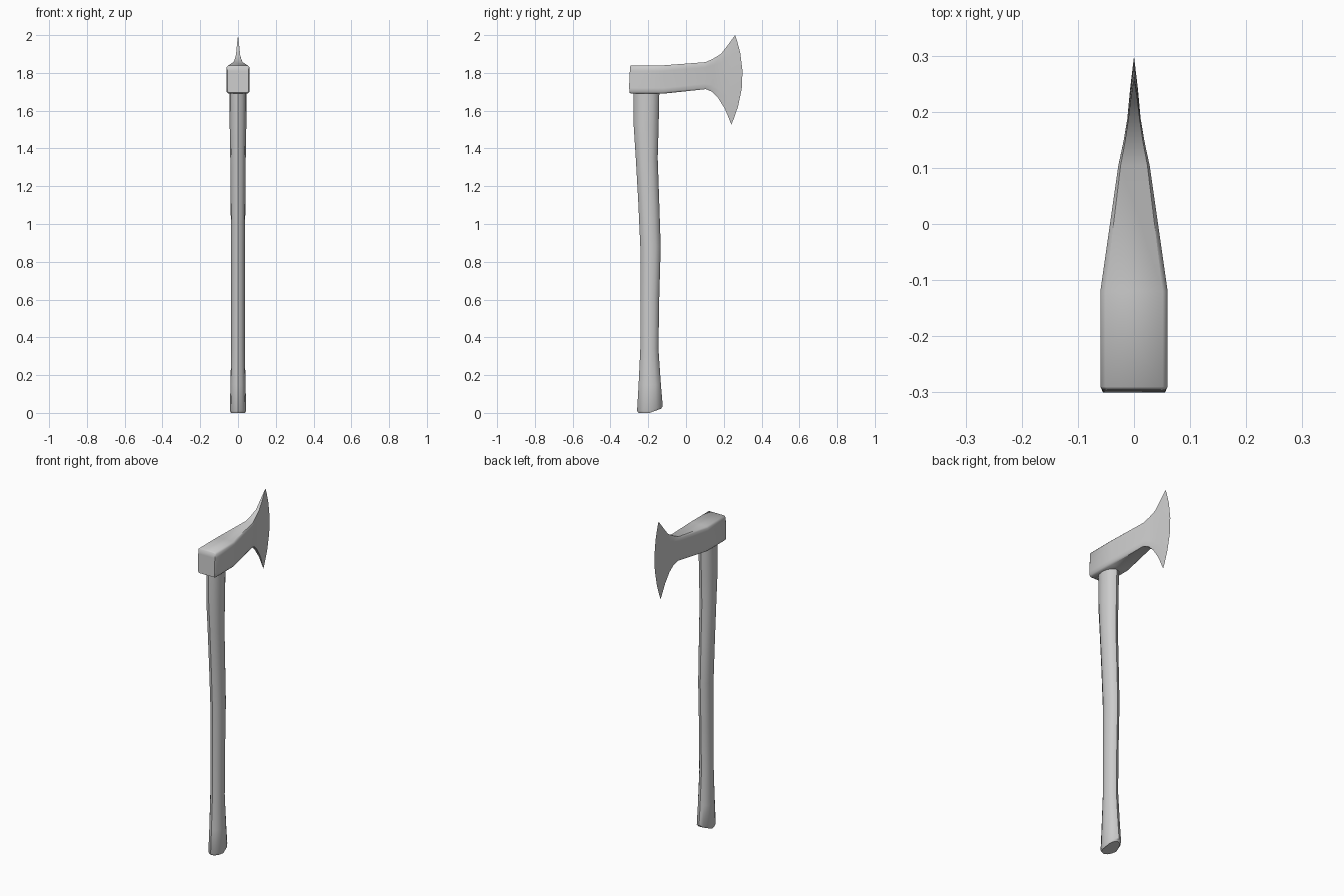
import bpy, bmesh, math

if "Cube" in bpy.data.objects:
    bpy.data.objects.remove(bpy.data.objects["Cube"])


def loft(name, rings, angle):
    """Skin closed rings of equal point count, capping both ends."""
    bm = bmesh.new()
    vs = [[bm.verts.new(p) for p in ring] for ring in rings]
    n = len(vs[0])
    for a, b in zip(vs, vs[1:]):
        for i in range(n):
            j = (i + 1) % n
            bm.faces.new((a[i], a[j], b[j], b[i]))
    bm.faces.new(vs[0])
    bm.faces.new(vs[-1])
    bmesh.ops.remove_doubles(bm, verts=bm.verts[:], dist=1e-5)
    bmesh.ops.dissolve_degenerate(bm, edges=bm.edges[:], dist=1e-5)
    bmesh.ops.recalc_face_normals(bm, faces=bm.faces[:])
    mesh = bpy.data.meshes.new(name)
    bm.to_mesh(mesh)
    bm.free()
    ob = bpy.data.objects.new(name, mesh)
    bpy.context.collection.objects.link(ob)
    bpy.ops.object.select_all(action='DESELECT')
    ob.select_set(True)
    bpy.context.view_layer.objects.active = ob
    bpy.ops.object.shade_smooth_by_angle(angle=math.radians(angle))
    return ob


# Handle: oval rings (z, y back, y front, half width, slant of the butt)
handle = [
    (0.00, -0.252, -0.133, 0.038, 0.022),
    (0.012, -0.259, -0.123, 0.043, 0.022),
    (0.15, -0.251, -0.133, 0.040, 0),
    (0.34, -0.242, -0.146, 0.036, 0),
    (0.60, -0.242, -0.142, 0.036, 0),
    (0.88, -0.242, -0.134, 0.037, 0),
    (1.12, -0.253, -0.142, 0.039, 0),
    (1.35, -0.266, -0.150, 0.041, 0),
    (1.52, -0.277, -0.145, 0.044, 0),
    (1.76, -0.277, -0.140, 0.045, 0),
]
rings = []
for z, y0, y1, hx, slant in handle:
    ring = []
    for i in range(12):
        a = math.tau * i / 12
        ring.append((hx * math.cos(a),
                     (y0 + y1) / 2 + (y1 - y0) / 2 * math.sin(a),
                     z + slant * max(0, math.sin(a))))
    rings.append(ring)
loft("handle", rings, 40)

# Head: stations from poll to edge
# (bottom y, bottom z, middle y, top y, top z, half thickness)
head = [
    (-0.30, 1.695, -0.30, -0.295, 1.836, 0.055),
    (-0.29, 1.690, -0.29, -0.29, 1.840, 0.060),
    (-0.12, 1.690, -0.12, -0.12, 1.840, 0.060),
    (0.105, 1.714, 0.10, 0.105, 1.857, 0.028),
    (0.138, 1.700, 0.145, 0.145, 1.876, 0.019),
    (0.170, 1.667, 0.185, 0.185, 1.900, 0.012),
    (0.206, 1.610, 0.24, 0.222, 1.948, 0.007),
    (0.240, 1.527, 0.299, 0.260, 2.000, 0.0),
]
rows = [(0, 0.85), (0.06, 1), (0.2, 1), (0.4, 1),
        (0.6, 1), (0.8, 1), (0.94, 1), (1, 0.85)]
rings = []
for yb, zb, ym, yt, zt, hx in head:
    side = []
    for t, w in rows:
        y = (2 * (t - 0.5) * (t - 1) * yb + 4 * t * (1 - t) * ym
             + 2 * t * (t - 0.5) * yt)
        side.append((hx * w, y, zb + (zt - zb) * t))
    rings.append(side + [(-x, y, z) for x, y, z in reversed(side)])
loft("axe_head", rings, 50)
